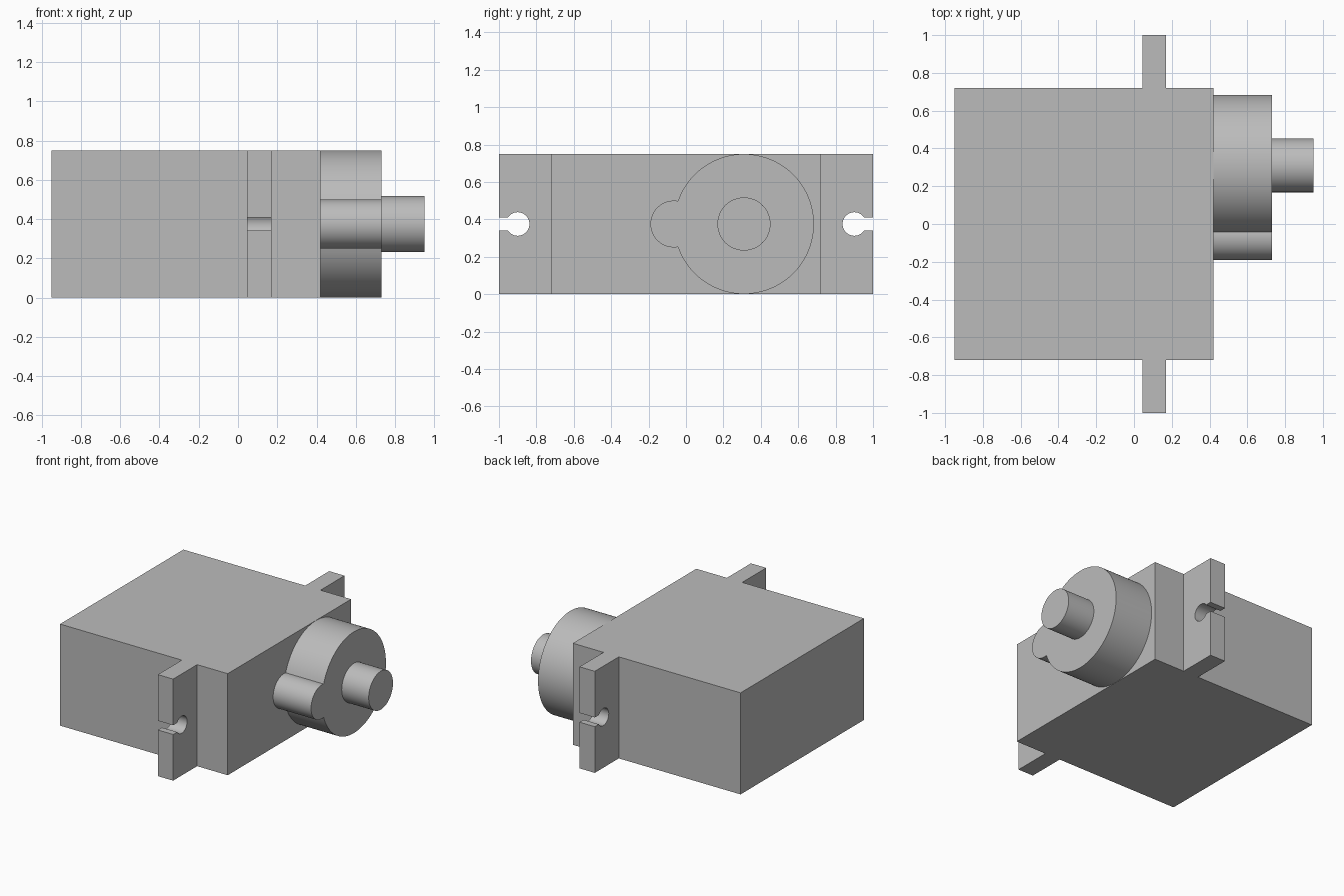
import bpy
import bmesh
from math import sin, cos, acos, asin, pi
from mathutils import Vector

cube = bpy.data.objects.get("Cube")
if cube:
    bpy.data.objects.remove(cube, do_unlink=True)

grey = bpy.data.materials.new("plain grey")
grey.use_nodes = True
GREY = (0.5, 0.5, 0.5, 1)
grey.diffuse_color = GREY
grey.node_tree.nodes["Principled BSDF"].inputs["Base Color"].default_value = GREY

HEIGHT = 0.75
MID = HEIGHT / 2


def arc(cy, cz, r, start, end, n):
    """Points on an arc in the y-z plane, both ends included."""
    return [(cy + r * cos(start + (end - start) * i / n),
             cz + r * sin(start + (end - start) * i / n)) for i in range(n + 1)]


def prism(name, points, direction):
    """Extrude a closed outline of 3D points along a direction."""
    bm = bmesh.new()
    base = bm.faces.new([bm.verts.new(p) for p in points])
    ext = bmesh.ops.extrude_face_region(bm, geom=[base], use_keep_orig=True)
    moved = [g for g in ext["geom"] if isinstance(g, bmesh.types.BMVert)]
    bmesh.ops.translate(bm, verts=moved, vec=Vector(direction))
    bmesh.ops.recalc_face_normals(bm, faces=bm.faces)
    mesh = bpy.data.meshes.new(name)
    bm.to_mesh(mesh)
    bm.free()
    mesh.materials.append(grey)
    obj = bpy.data.objects.new(name, mesh)
    bpy.context.collection.objects.link(obj)
    return obj


def x_prism(name, outline, x0, x1):
    return prism(name, [(x0, y, z) for y, z in outline], (x1 - x0, 0, 0))


def select_only(obj):
    bpy.ops.object.select_all(action="DESELECT")
    obj.select_set(True)
    bpy.context.view_layer.objects.active = obj


# Case with a mounting tab at each end, drawn as one plan outline
half = [(0.42, 0.72), (0.17, 0.72), (0.17, 1), (0.045, 1), (0.045, 0.72), (-0.95, 0.72)]
plan = half + [(x, -y) for x, y in reversed(half)]
case = prism("case_with_tabs", [(x, y, 0) for x, y in plan], (0, 0, HEIGHT))

# Keyhole screw slots, open at the outer edge of each tab
HOLE_R, SLOT = 0.063, 0.034
lip = asin(SLOT / HOLE_R)
keyhole = arc(0.9, MID, HOLE_R, lip, 2 * pi - lip, 40)
keyhole += [(1.1, MID - SLOT), (1.1, MID + SLOT)]
for side in (1, -1):
    cutter = x_prism("slot_cutter", [(side * y, z) for y, z in keyhole], 0, 0.22)
    cutter.hide_render = True
    cut = case.modifiers.new("screw_slot", "BOOLEAN")
    cut.operation = "DIFFERENCE"
    cut.solver = "EXACT"
    cut.object = cutter
    select_only(case)
    bpy.ops.object.modifier_apply(modifier=cut.name)
    bpy.data.objects.remove(cutter, do_unlink=True)

# Gear housing: a large disc merged with a small round lobe
AXIS, BIG, SMALL = 0.31, 0.374, 0.125
gap = 0.375
a = acos((gap**2 + BIG**2 - SMALL**2) / (2 * gap * BIG))
b = acos((gap**2 + SMALL**2 - BIG**2) / (2 * gap * SMALL))
outline = arc(AXIS, MID, BIG, a - pi, pi - a, 88)
outline += arc(AXIS - gap, MID, SMALL, b, 2 * pi - b, 48)[1:-1]
housing = x_prism("gear_housing", outline, 0.42, 0.73)

# Output shaft
shaft = x_prism("output_shaft", arc(AXIS, MID, 0.142, 0, 2 * pi, 64)[:-1], 0.73, 0.95)

for obj in (case, housing, shaft):
    select_only(obj)
    bpy.ops.object.shade_smooth_by_angle(angle=pi / 6)
